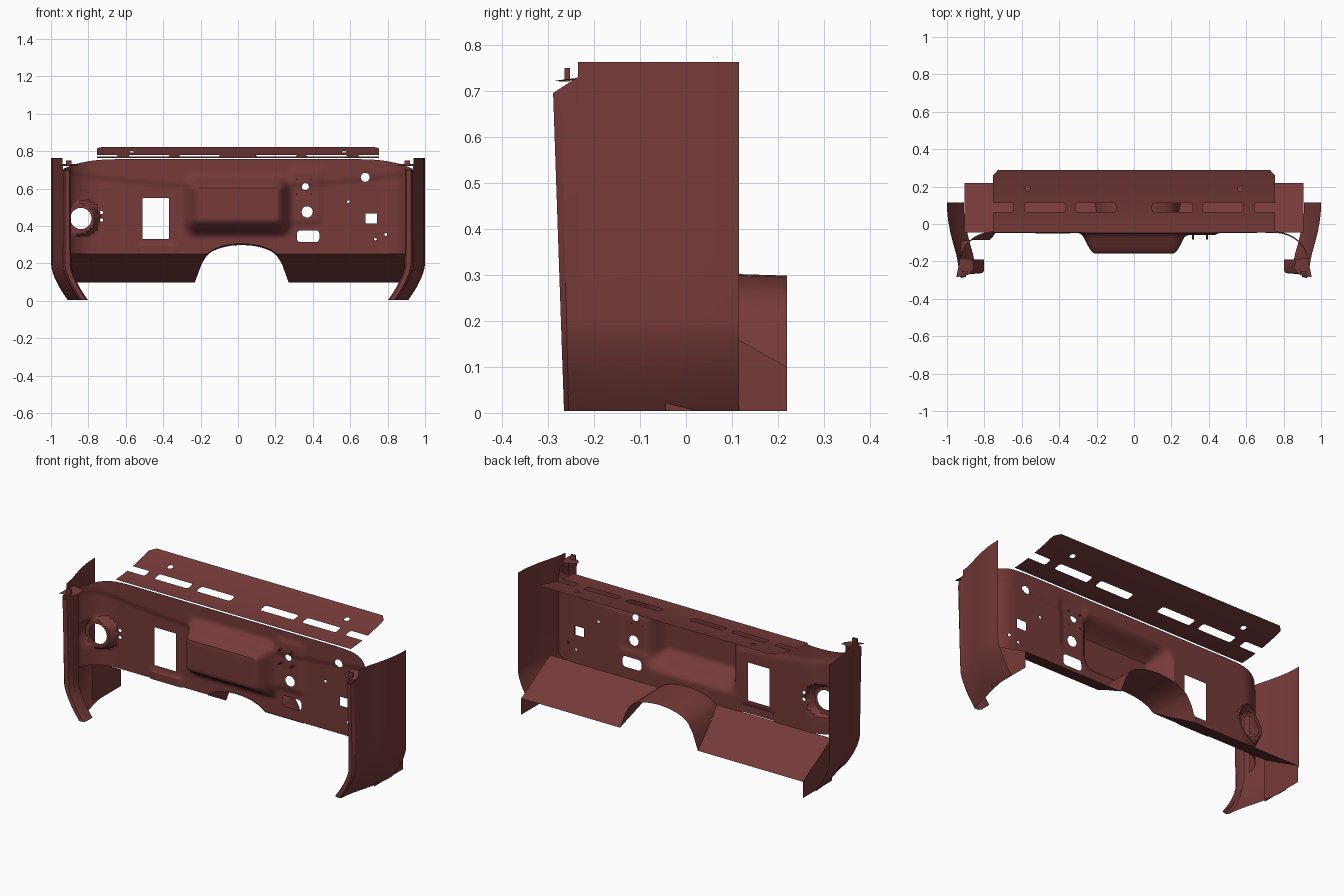
import bpy, bmesh, math

if "Cube" in bpy.data.objects:
    bpy.data.objects.remove(bpy.data.objects["Cube"])

mat = bpy.data.materials.new("primer_red")
mat.diffuse_color = (0.18, 0.043, 0.041, 1)
mat.use_nodes = True
mat.node_tree.nodes["Principled BSDF"].inputs["Base Color"].default_value = mat.diffuse_color


def finish(name, bm, angle=30):
    bmesh.ops.recalc_face_normals(bm, faces=bm.faces)
    me = bpy.data.meshes.new(name)
    bm.to_mesh(me)
    bm.free()
    ob = bpy.data.objects.new(name, me)
    bpy.context.collection.objects.link(ob)
    me.materials.append(mat)
    bpy.ops.object.select_all(action='DESELECT')
    ob.select_set(True)
    bpy.context.view_layer.objects.active = ob
    bpy.ops.object.shade_smooth_by_angle(angle=math.radians(angle))
    return ob


def surface(rows):
    """Sheet through rows of points."""
    bm = bmesh.new()
    vs = [[bm.verts.new(p) for p in r] for r in rows]
    for a, b in zip(vs, vs[1:]):
        for i in range(len(a) - 1):
            bm.faces.new((a[i], a[i + 1], b[i + 1], b[i]))
    return bm


def cut(bm, poly):
    """Cut a convex counter-clockwise opening out of a flat sheet."""
    us, vs = [p[0] for p in poly], [p[1] for p in poly]
    edges = list(zip(poly, poly[1:] + poly[:1]))

    def near():
        return [f for f in bm.faces
                if max(v.co.x for v in f.verts) > min(us) and min(v.co.x for v in f.verts) < max(us)
                and max(v.co.y for v in f.verts) > min(vs) and min(v.co.y for v in f.verts) < max(vs)]
    for (ax, ay), (bx, by) in edges:
        fs = near()
        geom = fs + list({e for f in fs for e in f.edges}) + list({v for f in fs for v in f.verts})
        bmesh.ops.bisect_plane(bm, geom=geom, dist=1e-6, plane_co=(ax, ay, 0),
                               plane_no=(by - ay, ax - bx, 0))
    inside = []
    for f in near():
        c = f.calc_center_median()
        if all((bx - ax) * (c.y - ay) - (by - ay) * (c.x - ax) > 0 for (ax, ay), (bx, by) in edges):
            inside.append(f)
    bmesh.ops.delete(bm, geom=inside, context='FACES')


def circle(u, v, r, n=20):
    return [(u + r * math.cos(2 * math.pi * i / n), v + r * math.sin(2 * math.pi * i / n)) for i in range(n)]


def rrect(u, v, w, h, r=0.003, n=4):
    pts = []
    for k, (sx, sy) in enumerate([(1, 1), (-1, 1), (-1, -1), (1, -1)]):
        for i in range(n + 1):
            a = math.pi / 2 * (k + i / n)
            pts.append((u + sx * (w / 2 - r) + r * math.cos(a), v + sy * (h / 2 - r) + r * math.sin(a)))
    return pts


def place(bm, fn):
    for v in bm.verts:
        v.co = fn(v.co.x, v.co.y)


def step(t):
    t = max(0, min(1, t))
    return t * t * (3 - 2 * t)


# Tunnel arch, half-width against height
ARCH = [(0.08, 0.257), (0.2, 0.215), (0.25, 0.185), (0.275, 0.15), (0.293, 0.1), (0.302, 0.05), (0.305, 0.0)]
SHIFT = 0.02


def arch_width(z):
    for (z0, w0), (z1, w1) in zip(ARCH, ARCH[1:]):
        if z <= z1:
            return w0 + (w1 - w0) * (z - z0) / (z1 - z0)
    return 0


arch_poly = [(SHIFT + w, z) for z, w in ARCH] + [(SHIFT - w, z) for z, w in ARCH[-2::-1]]

# Firewall: wrapped ends, central bulge, embossed pads and openings
wrap = [0.75 + 0.18 * math.sin(math.pi / 2 * i / 14) for i in range(1, 15)]
xs = [-x for x in reversed(wrap)] + [-0.75 + 0.015 * i for i in range(101)] + wrap


def top_z(x):
    return 0.757 - 0.05 * (max(0, abs(x) - 0.6) / 0.33) ** 3


def firewall_point(x, z):
    t = max(0, min(1, (abs(x) - 0.75) / 0.18))
    y = -0.2 + 0.16 * math.sqrt(1 - t * t)
    b = step((0.30 - abs(x)) / 0.09) * step((0.685 - z) / 0.09) * step((z - 0.335) / 0.1)
    y -= 0.118 * b
    # upper band above the curved crease
    y -= 0.008 * (1 - b) * step((z - 0.6 - 0.07 * (x / 0.9) ** 2) / 0.02)
    # raised pedal pad and steering boss
    y -= 0.01 * step((0.09 - abs(x - 0.365)) / 0.015) * step((0.15 - abs(z - 0.56)) / 0.015)
    k = step((0.1 - math.hypot(x + 0.84, z - 0.44)) / 0.02)
    y = y * (1 - k) - 0.085 * k
    # ledge below the left opening
    y -= 0.01 * step((0.11 - abs(x + 0.43)) / 0.015) * step((0.31 - z) / 0.015)
    return x, y, z


nz = 36
bm = surface([[(x, 0.25 + (top_z(x) - 0.25) * j / nz, 0) for x in xs] for j in range(nz + 1)])
cut(bm, arch_poly)
cut(bm, rrect(-0.44, 0.44, 0.14, 0.22))
cut(bm, rrect(0.375, 0.345, 0.12, 0.062, 0.018))
cut(bm, rrect(0.713, 0.44, 0.062, 0.052))
for u, v, r in [(-0.84, 0.44, 0.057), (0.36, 0.61, 0.019), (0.37, 0.475, 0.03), (0.68, 0.66, 0.024),
                (0.59, 0.53, 0.007), (0.79, 0.355, 0.008), (0.735, 0.33, 0.007),
                (-0.73, 0.472, 0.009), (-0.73, 0.432, 0.009)]:
    cut(bm, circle(u, v, r))
place(bm, firewall_point)
finish("firewall", bm)


# Sloping toe board, with the tunnel cut away
def toe_z(y):
    return 0.25 - 0.57 * (y + 0.045)


bm = surface([[(-0.905 + 1.81 * i / 30, 0.099 + 0.151 * j / 4, 0) for i in range(31)] for j in range(5)])
cut(bm, arch_poly)
place(bm, lambda x, z: (x, -0.045 + (0.25 - z) / 0.57, z))
finish("toe_board", bm)

# Transmission tunnel
rows = []
for j in range(9):
    y = -0.045 + 0.265 * j / 8
    zb, zt = toe_z(y), 0.305
    row = []
    for i in range(33):
        a = math.pi * i / 32
        z = zb + (zt - zb) * math.sin(a)
        w = arch_width(z) if i != 16 else 0
        row.append((SHIFT + math.copysign(w, math.cos(a)), y, z - 0.03 * max(0, y) * math.sin(a)))
    rows.append(row)
finish("tunnel", surface(rows), 40)

# Cowl top panel with vent slots
bm = surface([[(-0.755 + 1.51 * i / 30, -0.045 + 0.335 * j / 14, 0) for i in range(31)] for j in range(15)])
for s in (-1, 1):
    for u, w in [(0.205, 0.215), (0.475, 0.215), (0.71, 0.13)]:
        cut(bm, rrect(s * u, 0.088, w, 0.05, 0.012))
    cut(bm, circle(s * 0.567, 0.19, 0.015))
    corner = [(s * 0.725, 0.291), (s * 0.757, 0.258), (s * 0.757, 0.291)]
    cut(bm, corner if s > 0 else corner[::-1])
place(bm, lambda x, y: (x, y, 0.763 + 0.06 * (max(0, y + 0.045) / 0.335) ** 1.66))
finish("cowl_top", bm)


# Side parts
def curl(z):
    return 0.093 * (max(0, 0.2 - z) / 0.2) ** 1.6


zs = [0.004 + 0.2 * i / 12 for i in range(13)] + [0.35, 0.5, 0.65, 0.763]
outer = [(0.938, -0.235), (0.943, -0.2), (0.951, -0.16), (0.968, -0.1), (0.983, -0.04),
         (0.994, 0.02), (0.999, 0.07), (1.0, 0.115)]
pillar = [(0.938, -0.235), (0.936, -0.255), (0.925, -0.265), (0.9, -0.262), (0.892, -0.25), (0.892, -0.19)]

for s, side in ((-1, "left"), (1, "right")):
    finish(side + "_cowl_side", surface([[(s * (x - curl(z)), y, z) for x, y in outer] for z in zs]))

    # hinge pillar channel, leaning forward toward the top
    rows = []
    for z in zs:
        row = []
        for x, y in pillar:
            f = max(0, min(1, (-0.235 - y) / 0.03))
            h = z * (0.73 - 0.035 * f) / 0.763
            row.append((s * (x - curl(h)), y - 0.024 * f * h / 0.7, h))
        rows.append(row)
    finish(side + "_pillar", surface(rows))

    # kick plate under the toe board
    ys = [-0.045 + 0.265 * i / 4 for i in range(5)]
    finish(side + "_kick_plate", surface([[(s * 0.905, y, 0.004) for y in ys],
                                          [(s * 0.905, y, toe_z(y)) for y in ys]]))

    # hood bracket and its locating pin
    finish(side + "_bracket", surface([
        [(s * 0.865, -0.19, 0.732), (s * 0.93, -0.18, 0.732)],
        [(s * 0.855, -0.235, 0.724), (s * 0.94, -0.235, 0.728)],
        [(s * 0.88, -0.27, 0.72), (s * 0.95, -0.285, 0.722)]]))
    bm = bmesh.new()
    bmesh.ops.create_cube(bm, size=1)
    for v in bm.verts:
        v.co = (s * 0.905 + v.co.x * 0.03, -0.258 + v.co.y * 0.012, 0.735 + v.co.z * 0.03)
    finish(side + "_bracket_pin", bm)

# Studs on the pedal pad
bm = bmesh.new()
for x in (0.315, 0.39):
    for z in (0.57, 0.65):
        r = bmesh.ops.create_cone(bm, cap_ends=True, segments=10, radius1=0.005, radius2=0.005, depth=0.035)
        for v in r["verts"]:
            v.co = (x + v.co.x, -0.065 + v.co.z, z + v.co.y)
finish("pedal_studs", bm)
